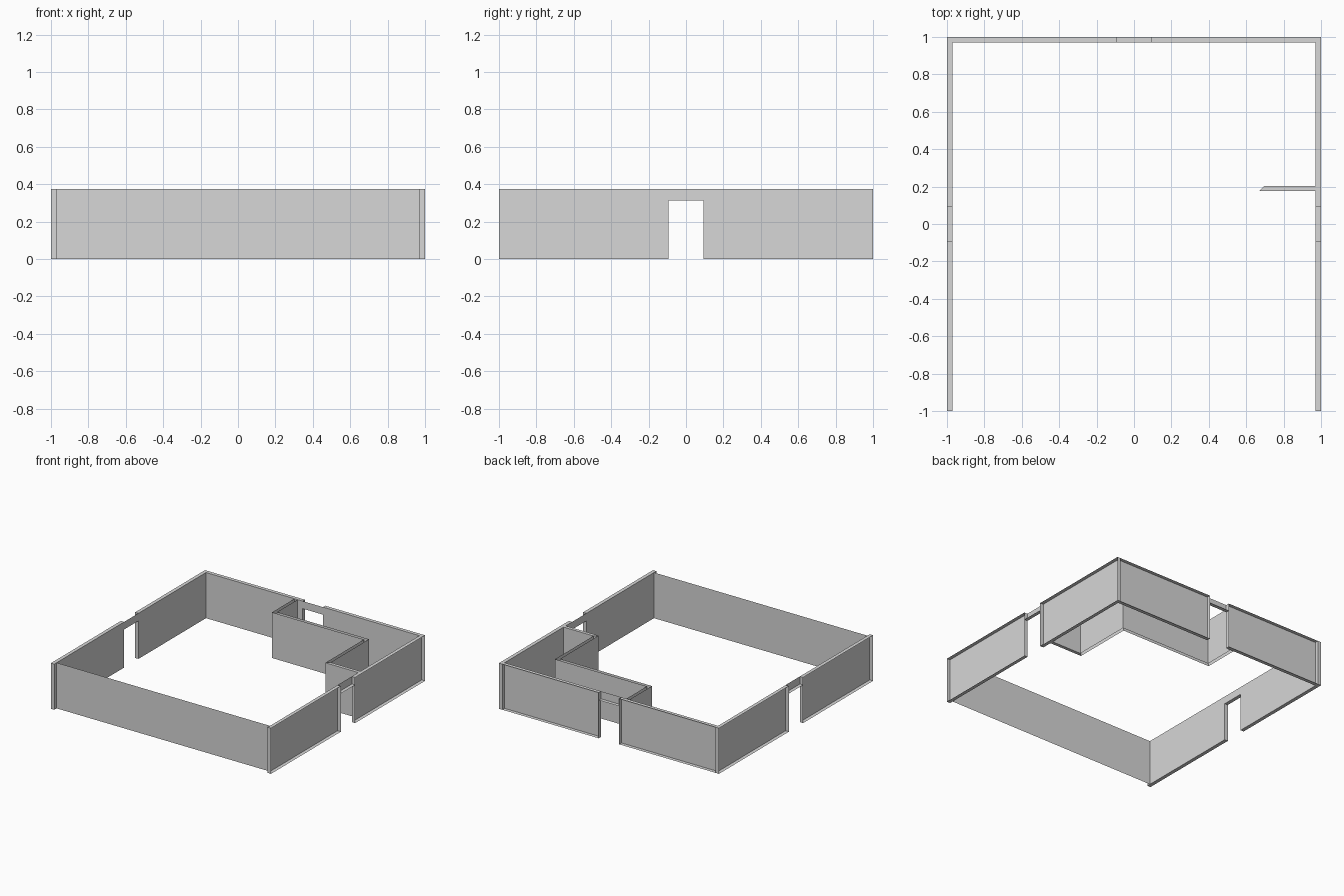
import bpy, bmesh
from math import pi
from mathutils import Matrix

if "Cube" in bpy.data.objects:
    bpy.data.objects.remove(bpy.data.objects["Cube"])

H = 0.375        # wall height
DOOR = 0.313     # door opening height
T = 0.03         # wall thickness
IN = 1 - T       # inner wall plane
D = 0.093        # half width of the door openings

grey = bpy.data.materials.new("plain_grey")
grey.use_nodes = True
grey.diffuse_color = (0.68, 0.68, 0.68, 1)
grey.node_tree.nodes["Principled BSDF"].inputs["Base Color"].default_value = (0.68, 0.68, 0.68, 1)


def quad(bm, pts):
    bm.faces.new([bm.verts.new(p) for p in pts])


def upright(bm, a, b, z0=0, z1=H):
    """Vertical sheet between two plan points."""
    quad(bm, [(*a, z0), (*b, z0), (*b, z1), (*a, z1)])


def level(bm, plan, z):
    """Horizontal sheet from plan points."""
    quad(bm, [(x, y, z) for x, y in plan])


def finish(name, bm, angle=0):
    bmesh.ops.remove_doubles(bm, verts=bm.verts, dist=0.0005)
    bmesh.ops.transform(bm, matrix=Matrix.Rotation(angle, 4, "Z"), verts=bm.verts)
    me = bpy.data.meshes.new(name)
    bm.to_mesh(me)
    bm.free()
    me.materials.append(grey)
    ob = bpy.data.objects.new(name, me)
    bpy.context.collection.objects.link(ob)


def door_wall(name, end, angle):
    """Wall along x, open on its outer side, with a door opening."""
    bm = bmesh.new()
    for a, b in ((-end, -D), (D, end)):
        plan = [(a, IN), (b, IN), (b, 1), (a, 1)]
        upright(bm, (a, IN), (b, IN))
        level(bm, plan, 0)
        level(bm, plan, H)
        for u in (a, b):
            upright(bm, (u, IN), (u, 1))
    # lintel sheet and its soffit
    upright(bm, (-D, IN), (D, IN), DOOR, H)
    level(bm, [(-D, IN), (D, IN), (D, 1), (-D, 1)], DOOR)
    finish(name, bm, angle)


# Outer walls with doorways, the back one fitted between the sides
door_wall("back_wall", IN, 0)
door_wall("left_wall", 1, -pi / 2)
door_wall("right_wall", 1, pi / 2)

# Front wall, a single thin sheet set back between the side walls
bm = bmesh.new()
upright(bm, (-IN, -IN), (IN, -IN))
finish("front_wall", bm)

# Inner partition: a room-side and a corridor-side skin
room = [(-0.165, IN), (-0.165, 0.677), (0.67, 0.677), (0.67, 0.177), (IN, 0.177)]
hall = [(-0.137, IN), (-0.137, 0.704), (0.698, 0.704), (0.698, 0.204), (IN, 0.204)]
for name, path in (("partition_room_side", room), ("partition_hall_side", hall)):
    bm = bmesh.new()
    for a, b in zip(path, path[1:]):
        upright(bm, a, b)
    finish(name, bm)

# Caps on the last mitred partition length
bm = bmesh.new()
for z in (0, H):
    level(bm, [room[3], room[4], hall[4], hall[3]], z)
finish("partition_caps", bm)
